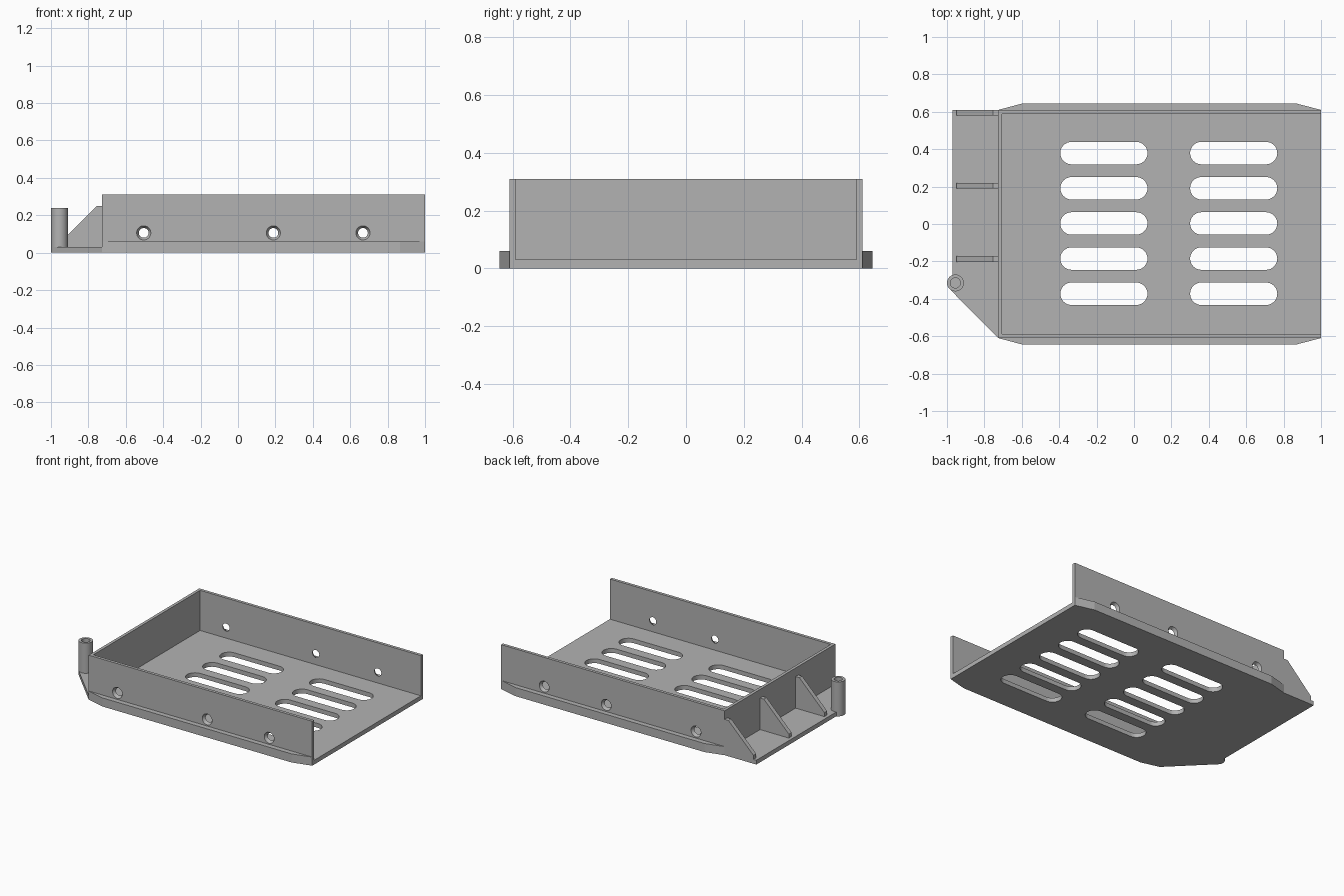
import bpy
import bmesh
import math
from mathutils import Matrix, Vector

cube = bpy.data.objects.get("Cube")
if cube:
    bpy.data.objects.remove(cube, do_unlink=True)

grey = bpy.data.materials.new("plain grey")
grey.use_nodes = True
COLOR = (0.45, 0.45, 0.45, 1)
grey.diffuse_color = COLOR
grey.node_tree.nodes["Principled BSDF"].inputs["Base Color"].default_value = COLOR

# Main dimensions
FLOOR, WALL, TOP = 0.03, 0.021, 0.31
BACK, FRONT, SIDE = -0.726, 1.0, 0.61
POST = Vector((-0.955, -0.315, 0))
POST_R = 0.045


def finish(name, bm):
    bmesh.ops.recalc_face_normals(bm, faces=bm.faces)
    mesh = bpy.data.meshes.new(name)
    bm.to_mesh(mesh)
    bm.free()
    mesh.materials.append(grey)
    obj = bpy.data.objects.new(name, mesh)
    bpy.context.collection.objects.link(obj)
    return obj


def add_prism(bm, outline, depth):
    """Extrude a closed outline of 3D points along the depth vector."""
    face = bm.faces.new([bm.verts.new(p) for p in outline])
    new = bmesh.ops.extrude_face_region(bm, geom=[face])["geom"]
    verts = [v for v in new if isinstance(v, bmesh.types.BMVert)]
    bmesh.ops.translate(bm, verts=verts, vec=depth)


def prism(name, outline, z0, z1):
    bm = bmesh.new()
    add_prism(bm, [(x, y, z0) for x, y in outline], (0, 0, z1 - z0))
    return finish(name, bm)


def cut(target, bm):
    """Subtract a bmesh of cutters from the target and discard it."""
    cutter = finish("cutter", bm)
    cutter.hide_render = True
    mod = target.modifiers.new("cut", "BOOLEAN")
    mod.operation, mod.solver, mod.object = "DIFFERENCE", "EXACT", cutter
    bpy.context.view_layer.objects.active = target
    bpy.ops.object.modifier_apply(modifier=mod.name)
    bpy.data.objects.remove(cutter, do_unlink=True)


def smooth(obj):
    bpy.ops.object.select_all(action="DESELECT")
    obj.select_set(True)
    bpy.context.view_layer.objects.active = obj
    bpy.ops.object.shade_smooth_by_angle(angle=math.radians(30))


# Floor with rear shelf, its free corner cut at an angle towards the post
tangent = POST_R * math.sqrt(0.5)
floor = prism("floor_plate", [
    (FRONT, -SIDE), (FRONT, SIDE), (-0.97, SIDE), (-0.97, POST.y),
    (POST.x - tangent, POST.y - tangent), (BACK, -SIDE)], 0, FLOOR)

# Two columns of five rounded vent slots
slots = bmesh.new()
R, HALF = 0.06, 0.173
for cx in (-0.161, 0.533):
    for row in range(-2, 3):
        cy = 0.003 + row * 0.188
        outline = []
        for end in (1, -1):
            for i in range(17):
                a = math.pi * i / 16 - math.pi / 2
                outline.append((cx + end * (HALF + R * math.cos(a)),
                                cy + end * R * math.sin(a), -0.1))
        add_prism(slots, outline, (0, 0, 0.3))
cut(floor, slots)
smooth(floor)

# U-shaped wall, open at the +x end
walls = prism("tray_walls", [
    (FRONT, -SIDE), (BACK, -SIDE), (BACK, SIDE), (FRONT, SIDE),
    (FRONT, SIDE - WALL), (BACK + WALL, SIDE - WALL),
    (BACK + WALL, WALL - SIDE), (FRONT, WALL - SIDE)], FLOOR, TOP)

# Countersunk screw holes through both side walls
holes = bmesh.new()
IN_R, OUT_R, MARGIN = 0.026, 0.038, 0.01
flare = (OUT_R - IN_R) / WALL * MARGIN
for side in (1, -1):
    for x in (-0.504, 0.189, 0.668):
        place = (Matrix.Translation((x, side * (SIDE - WALL / 2), 0.106))
                 @ Matrix.Rotation(-side * math.pi / 2, 4, "X"))
        bmesh.ops.create_cone(holes, cap_ends=True, segments=32,
                              radius1=IN_R - flare, radius2=OUT_R + flare,
                              depth=WALL + 2 * MARGIN, matrix=place)
cut(walls, holes)
smooth(walls)

# Low side rails with tapered ends
for side, label in ((1, "left"), (-1, "right")):
    prism(label + "_side_rail", [
        (BACK, side * SIDE), (-0.595, side * 0.645),
        (0.865, side * 0.645), (FRONT, side * SIDE)], 0, 0.06)

# Triangular ribs bracing the rear wall
for number, y in enumerate((0.595, 0.205, -0.187), 1):
    bm = bmesh.new()
    profile = [(BACK, FLOOR), (-0.948, FLOOR), (-0.948, 0.058),
               (-0.755, 0.25), (BACK, 0.25)]
    add_prism(bm, [(x, y - 0.015, z) for x, z in profile], (0, 0.03, 0))
    finish(f"shelf_rib_{number}", bm)

# Hollow post at the shelf corner
bm = bmesh.new()
bmesh.ops.create_cone(bm, cap_ends=True, segments=40, radius1=POST_R,
                      radius2=POST_R, depth=0.24,
                      matrix=Matrix.Translation(POST + Vector((0, 0, 0.12))))
post = finish("hollow_post", bm)
bore = bmesh.new()
bmesh.ops.create_cone(bore, cap_ends=True, segments=40, radius1=0.027,
                      radius2=0.027, depth=0.3,
                      matrix=Matrix.Translation(POST + Vector((0, 0, 0.18))))
cut(post, bore)
smooth(post)
